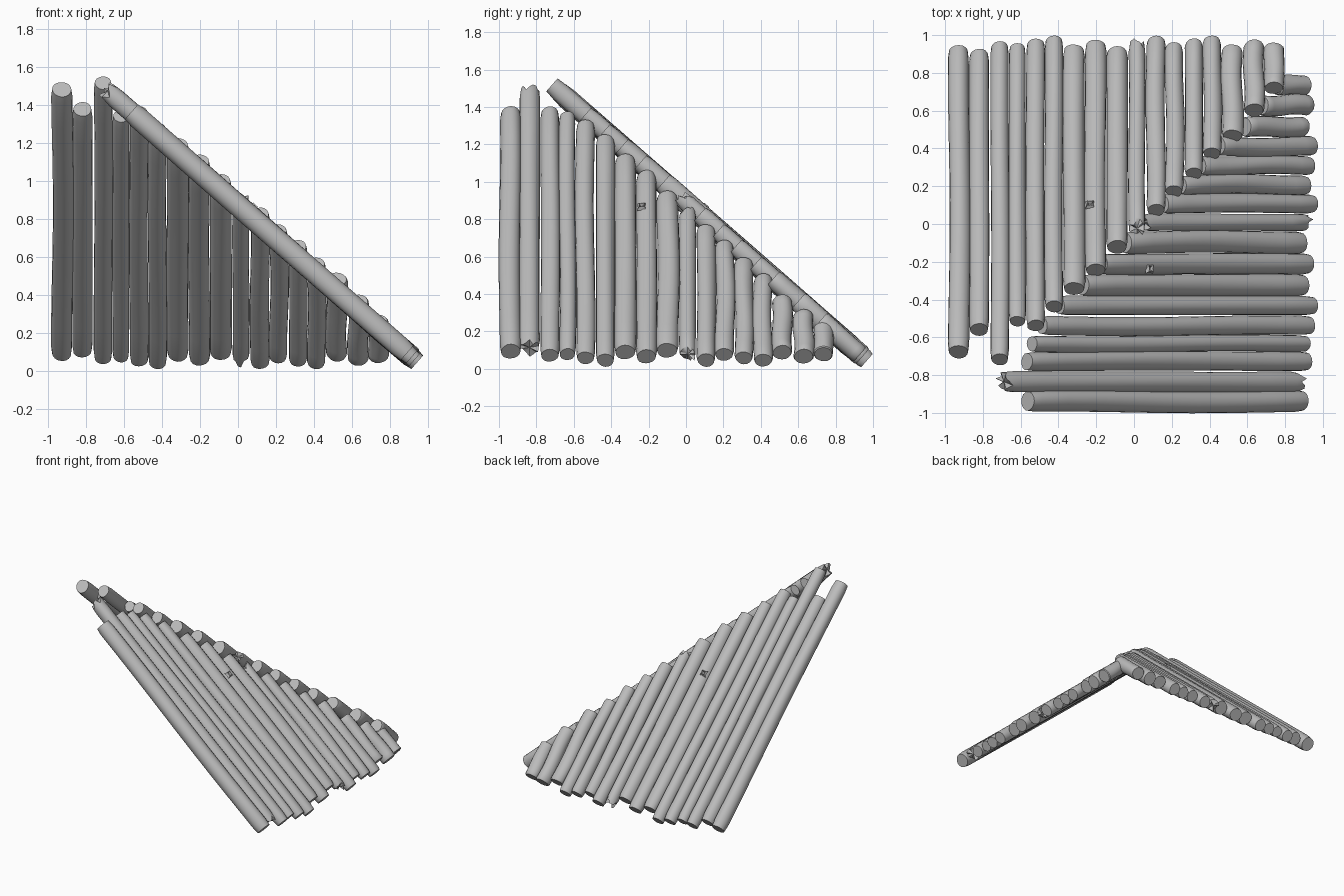
import bpy, bmesh, math, random
from mathutils import Vector

cube = bpy.data.objects.get("Cube")
if cube:
    bpy.data.objects.remove(cube)

random.seed(7)
SIDES, RINGS = 16, 13
PITCH = math.radians(41.2)
RUN, RISE = math.cos(PITCH), math.sin(PITCH)

wood = bpy.data.materials.new("weathered grey wood")
wood.use_nodes = True
wood.diffuse_color = (0.5, 0.5, 0.5, 1)
bsdf = wood.node_tree.nodes["Principled BSDF"]
bsdf.inputs["Base Color"].default_value = (0.5, 0.5, 0.5, 1)
bsdf.inputs["Roughness"].default_value = 0.9


def place(across, along, z, swap):
    """Lay a point out for the back slope, or swapped for the left slope."""
    return Vector((along, across, z)) if swap else Vector((across, along, z))


def finish(bm, name):
    bmesh.ops.recalc_face_normals(bm, faces=bm.faces[:])
    mesh = bpy.data.meshes.new(name)
    bm.to_mesh(mesh)
    bm.free()
    mesh.materials.append(wood)
    ob = bpy.data.objects.new(name, mesh)
    bpy.context.collection.objects.link(ob)
    bpy.ops.object.select_all(action='DESELECT')
    ob.select_set(True)
    bpy.context.view_layer.objects.active = ob
    bpy.ops.object.shade_smooth_by_angle(angle=math.radians(40))
    return ob


def log(name, across, radius, top, bottom, foot, swap, torn=False):
    """Sloping log with a slight bow, a softly oval section and worn ends."""
    hi, lo = top + radius * RISE, bottom - radius * RISE
    phase, bow = random.uniform(0, 6), random.uniform(-0.006, 0.006)
    bm = bmesh.new()
    rings = []
    for i in range(RINGS):
        # short end segments give the worn rims
        t = min(max((i - 0.8) / (RINGS - 2.6), 0), 1)
        edge = i in (0, RINGS - 1)
        t = 0 if i == 0 else 1 if i == RINGS - 1 else 0.008 + 0.984 * t
        s = hi + (lo - hi) * t
        z = 0.05 + (foot - s) * math.tan(PITCH)
        sway = bow * math.sin(t * math.pi * 2 + phase)
        ring = []
        for k in range(SIDES):
            a = math.tau * k / SIDES
            r = radius * (1 + 0.03 * math.cos(2 * a + phase + t)
                          + 0.02 * math.cos(3 * a - phase + 5 * t))
            r *= 0.9 if edge else 1
            out = r * math.sin(a)
            # splintered ends
            slip = random.uniform(-0.03, 0.03) if torn and edge else 0
            ring.append(bm.verts.new(place(
                across + sway + r * math.cos(a),
                s + out * RISE + slip * RUN, z + out * RUN - slip * RISE, swap)))
        rings.append(ring)
    for a, b in zip(rings, rings[1:]):
        for k in range(SIDES):
            n = (k + 1) % SIDES
            bm.faces.new((a[k], a[n], b[n], b[k]))
    for ring in (rings[0], rings[-1]):
        mid = sum((v.co for v in ring), Vector()) / SIDES
        hub = bm.verts.new(mid)
        for k in range(SIDES):
            bm.faces.new((ring[k], ring[(k + 1) % SIDES], hub))
    finish(bm, name)


def knot(name, across, along, foot, radius, swap):
    """Small splintered stub with a hollow centre on the face of a log."""
    z = 0.05 + (foot - along) * math.tan(PITCH)
    bm = bmesh.new()
    rings = []
    for width, lift in ((0.03, 0.8), (0.018, 1.15), (0.008, 0.85)):
        ring = []
        for k in range(8):
            a = math.tau * k / 8
            w = width * (1.25 if k % 2 else 0.7)
            run, out = w * math.sin(a), radius * lift
            ring.append(bm.verts.new(place(
                across + w * math.cos(a), along + run * RUN + out * RISE,
                z - run * RISE + out * RUN, swap)))
        rings.append(ring)
    for a, b in zip(rings, rings[1:]):
        for k in range(8):
            n = (k + 1) % 8
            bm.faces.new((a[k], a[n], b[n], b[k]))
    bm.faces.new(rings[0])
    bm.faces.new(rings[-1])
    finish(bm, name)


# Log positions across both slopes, with their radii and foot ends
CENTRES = [-.925, -.82, -.71, -.618, -.523, -.425, -.318, -.205, -.09,
           .015, .115, .215, .317, .415, .52, .635, .742]
RADII = [.057, .054, .05, .045, .049, .05, .057, .055, .058,
         .045, .051, .05, .049, .05, .055, .056, .053]
FEET = [.95, .93, .97, .96, .985, 1.0, .955, .98, .945,
        .97, 1.0, .965, .985, 1.0, .955, .98, .965]
BACK_TOPS = [-.715, -.595, -.75, -.545, -.57, -.47, -.38, -.28, -.16,
             -.05, .04, .14, .235, .34, .43, .565, .685]
LEFT_TOPS = [-.6, -.72, -.6, -.57, -.52, -.43, -.31, -.21, -.085,
             .02, .12, .215, .32, .42, .55, .64, .72]

for i, (c, r, foot) in enumerate(zip(CENTRES, RADII, FEET)):
    log(f"back_slope_log_{i + 1}", c, r, BACK_TOPS[i], foot, 0.96, False, i == 9)
    shift = -0.016 if i < 5 else -0.006
    log(f"left_slope_log_{i + 1}", c + shift, r, LEFT_TOPS[i], foot - 0.022,
        0.94, True, i in (1, 9))

knot("back_slope_knot", -.232, .07, 0.96, .055, False)
knot("left_slope_knot", -.236, .05, 0.94, .055, True)
